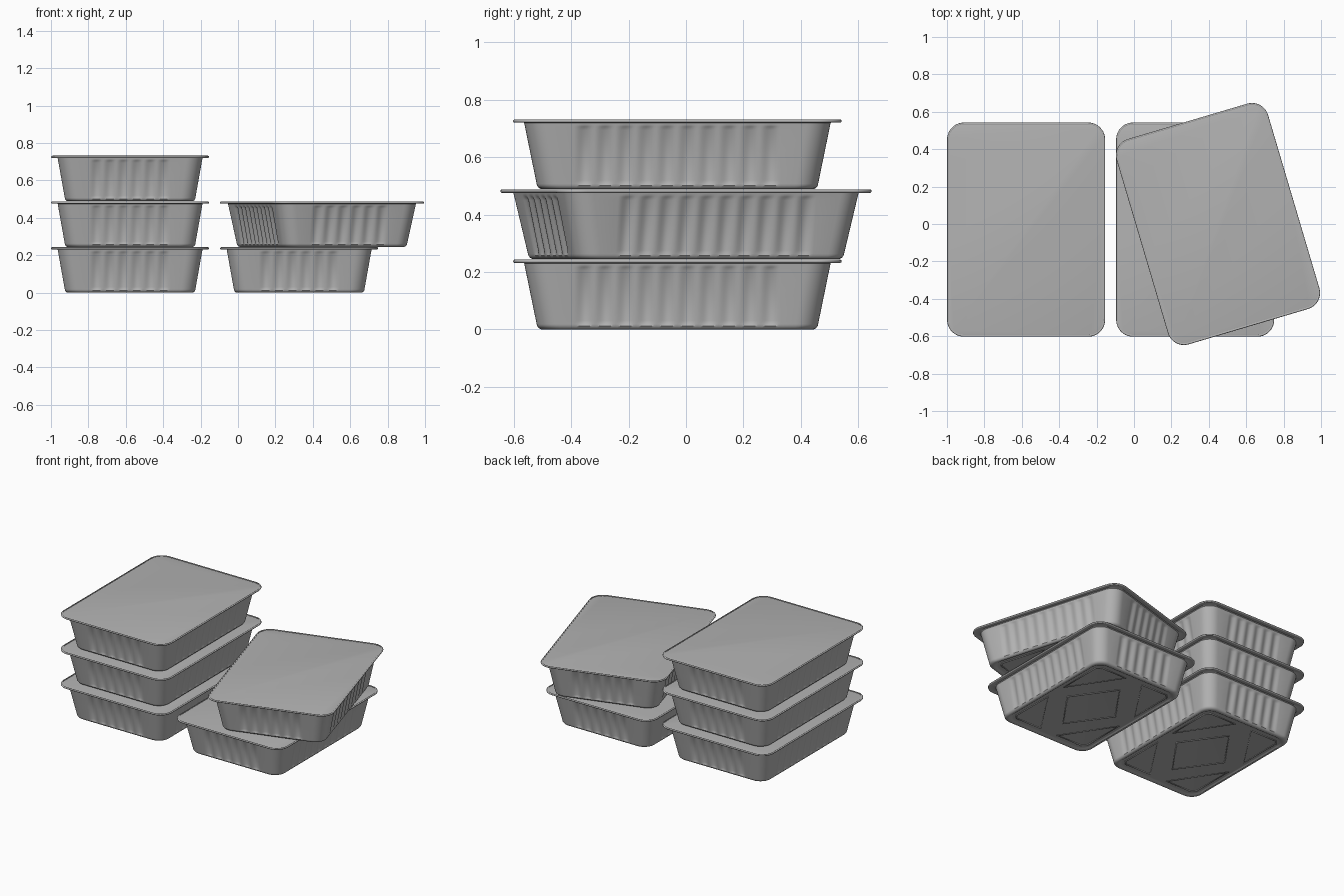
import bpy, bmesh, math

cube = bpy.data.objects.get("Cube")
if cube:
    bpy.data.objects.remove(cube)


def material(name, value):
    m = bpy.data.materials.new(name)
    m.use_nodes = True
    col = (value, value, value, 1)
    m.diffuse_color = col
    m.node_tree.nodes["Principled BSDF"].inputs["Base Color"].default_value = col
    return m


FOIL = material("foil grey", 0.45)
PITCH = 0.072      # width of one flute
HX, HY = 0.34, 0.48  # half size of the tray base


def side(half, flutes):
    """Positions along one straight side, with the flute depth at each."""
    span, steps = flutes * PITCH / 2, flutes * 8
    return [(-half, 0)] + [
        (-span + 2 * span * i / steps, (1 - math.cos(math.tau * i / 8)) / 2)
        for i in range(steps + 1)] + [(half, 0)]


def outline(hx, hy, r, z, depth=0):
    """Rounded rectangle, anticlockwise, with flutes pressed into its sides."""
    pts = []
    for k in range(4):
        a = k * math.pi / 2
        out, half, n = (hx, hy - r, 10) if k % 2 == 0 else (hy, hx - r, 6)
        local = [(out - depth * d, t) for t, d in side(half, n)]
        local += [(out - r + r * math.cos(c), half + r * math.sin(c))
                  for c in (math.pi / 2 * i / 10 for i in range(1, 10))]
        pts += [(x * math.cos(a) - y * math.sin(a),
                 x * math.sin(a) + y * math.cos(a), z) for x, y in local]
    return pts


def skin(name, rings, cap_bottom=True, cap_top=False):
    bm = bmesh.new()
    loops = [[bm.verts.new(p) for p in outline(*ring)] for ring in rings]
    n = len(loops[0])
    for a, b in zip(loops, loops[1:]):
        for i in range(n):
            j = (i + 1) % n
            bm.faces.new((a[i], a[j], b[j], b[i]))
    if cap_bottom:
        bm.faces.new(loops[0][::-1])
    if cap_top:
        bm.faces.new(loops[-1])
    me = bpy.data.meshes.new(name)
    bm.to_mesh(me)
    bm.free()
    me.materials.append(FOIL)
    ob = bpy.data.objects.new(name, me)
    bpy.context.collection.objects.link(ob)
    bpy.ops.object.select_all(action='DESELECT')
    ob.select_set(True)
    bpy.context.view_layer.objects.active = ob
    bpy.ops.object.shade_smooth_by_angle(angle=math.radians(35))
    return ob


def ring(grow, z, depth=0):
    return (HX + grow, HY + grow * 1.15, 0.075 + grow * 0.2, z, depth)


def wall(z, depth=0):
    return ring(0.006 + 0.041 * z / 0.23, z, depth)


# Tray: recessed base, fluted wall, flange and rolled rim
RIM_X, RIM_Y = 0.4225, 0.5725
rings = [ring(-0.03, 0.006), ring(-0.022, 0.005), ring(-0.015, 0), ring(-0.004, 0),
         ring(0.003, 0.004), wall(0.012), wall(0.018, 0.004), wall(0.03, 0.009),
         wall(0.12, 0.009), wall(0.205, 0.009), wall(0.217, 0.003), wall(0.222),
         wall(0.23), ring(0.052, 0.234)]
# Rolled bead around the edge
for i in range(9):
    a = math.radians(-110 + 30 * i)
    e = 0.006 * (math.cos(a) - 1)
    rings.append((RIM_X + e, RIM_Y + e, 0.09 + e, 0.237 + 0.006 * math.sin(a)))
tray = skin("tray", rings)

# Flat lid held inside the rolled rim
lid = skin("lid", [(RIM_X - g, RIM_Y - g, 0.09 - g, z)
                   for g, z in ((0.008, 0.236), (0.008, 0.238), (0.012, 0.239))],
           cap_top=True)

# Embossed base pattern: a central diamond and four corner triangles
curve = bpy.data.curves.new("base_embossing", 'CURVE')
curve.dimensions = '3D'
curve.bevel_depth = 0.005
curve.bevel_resolution = 2
shapes = [[(0.58, 0), (0, 0.58), (-0.58, 0), (0, -0.58)]]
shapes += [[(sx * x, sy * y) for x, y in ((0.86, 0.82), (0.86, 0.16), (0.2, 0.87), (0.79, 0.87))]
           for sx in (1, -1) for sy in (1, -1)]
for shape in shapes:
    sp = curve.splines.new('POLY')
    sp.points.add(len(shape) - 1)
    for p, (x, y) in zip(sp.points, shape):
        p.co = (x * HX, y * HY, 0.0055, 1)
    sp.use_cyclic_u = True
curve.materials.append(FOIL)
emboss = bpy.data.objects.new("base_embossing", curve)
bpy.context.collection.objects.link(emboss)

# Two stacks: three trays on the right, two on the left with the upper one turned
STEP = 0.2445
places = [(-0.577, -0.03, k * STEP, 0) for k in range(3)]
places += [(0.327, -0.03, 0, 0), (0.449, 0.0, STEP, math.radians(16.5))]
for k, (x, y, z, turn) in enumerate(places):
    for part in (tray, lid, emboss):
        ob = part
        if k:
            ob = part.copy()
            bpy.context.collection.objects.link(ob)
        ob.location = (x, y, z)
        ob.rotation_euler = (0, 0, turn)
